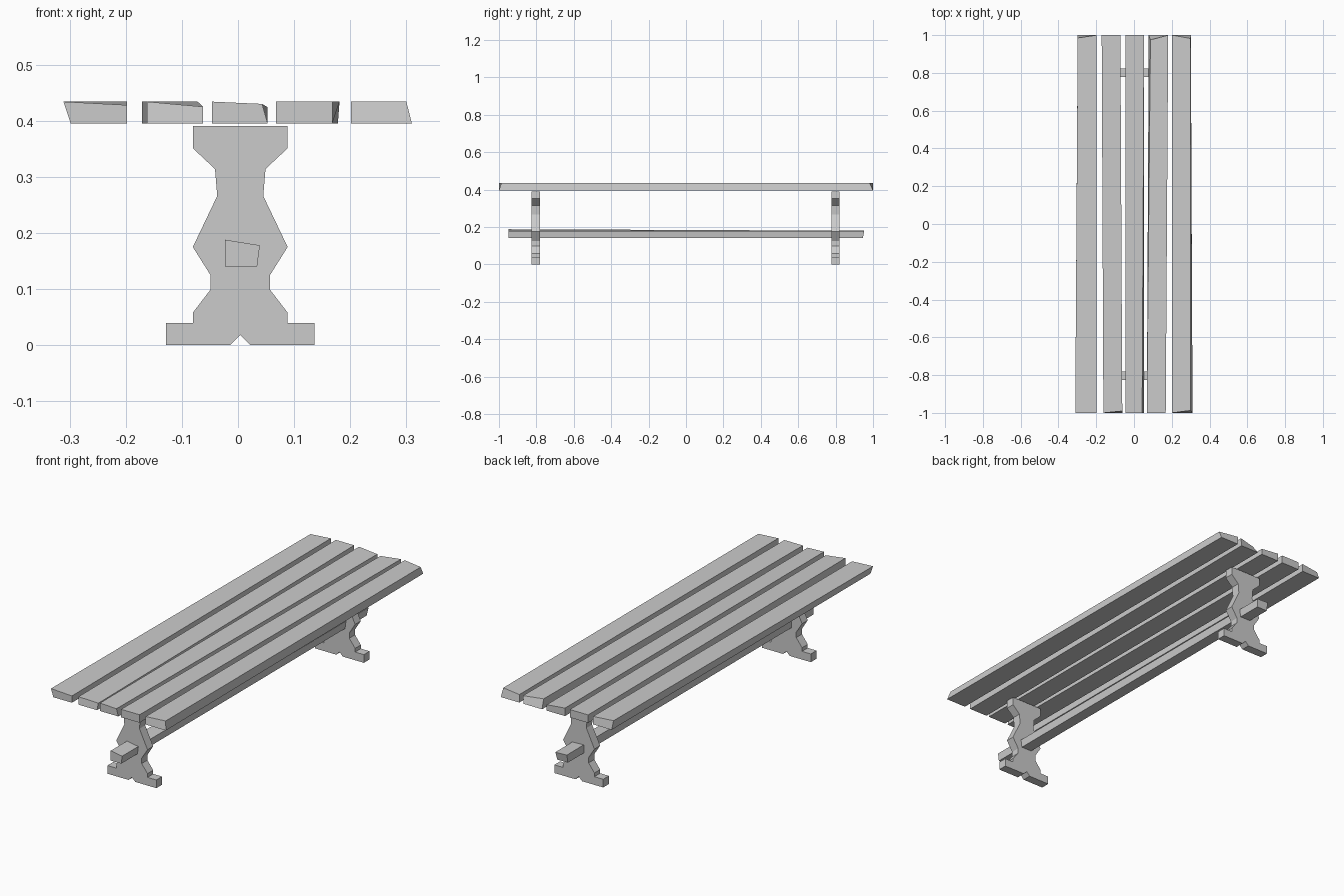
import bpy


def prism(name, front, back):
    """Solid between two matching outlines of (x, y, z) points."""
    n = len(front)
    faces = [tuple(range(n)), tuple(range(2 * n - 1, n - 1, -1))]
    faces += [(i, i + n, (i + 1) % n + n, (i + 1) % n) for i in range(n)]
    mesh = bpy.data.meshes.new(name)
    mesh.from_pydata(list(front) + list(back), [], faces)
    mesh.update()
    obj = bpy.data.objects.new(name, mesh)
    bpy.context.collection.objects.link(obj)
    return obj


# Trestle legs: half profile (half width, z) mirrored about the leg axis
AXIS = 0.004
half = [(0.018, 0), (0.132, 0), (0.132, 0.04), (0.0845, 0.04), (0.0845, 0.058),
        (0.053, 0.099), (0.053, 0.125), (0.0845, 0.175), (0.041, 0.266),
        (0.045, 0.314), (0.0845, 0.351), (0.0845, 0.391)]
outline = [(AXIS, 0.018)] + [(AXIS + w, z) for w, z in half]
outline += [(AXIS - w, z) for w, z in reversed(half)]
for name, y in (("front_leg", -0.803), ("back_leg", 0.80)):
    prism(name, [(x, y - 0.022, z) for x, z in outline],
          [(x, y + 0.022, z) for x, z in outline])

# Stretcher beam running through both legs, slightly uneven
base = [(-0.023, 0.14), (0.034, 0.14), (0.039, 0.178)]
prism("stretcher",
      [(x, -0.95, z) for x, z in base + [(-0.023, 0.188)]],
      [(x, y, z) for (x, z), y in zip(base + [(-0.023, 0.18)],
                                      (0.945, 0.945, 0.953, 0.953))])

# Seat slats, rough hewn. Each end lists x of bottom left, bottom right,
# top right, top left; then z and y of the top right and top left corners.
BOTTOM, TOP = 0.395, 0.434
slats = [
    ((-0.298, -0.198, -0.198, -0.311), (0.428, TOP), (-1, -1),
     (-0.298, -0.198, -0.198, -0.298), (TOP, TOP), (1, 0.985)),
    ((-0.162, -0.062, -0.062, -0.162), (0.425, TOP), (-0.99, -1),
     (-0.171, -0.072, -0.072, -0.171), (TOP, TOP), (1, 1)),
    ((-0.046, 0.053, 0.043, -0.046), (0.430, TOP), (-1, -1),
     (-0.046, 0.053, 0.053, -0.046), (0.424, TOP), (1, 1)),
    ((0.068, 0.168, 0.168, 0.068), (TOP, TOP), (-1, -1),
     (0.078, 0.178, 0.181, 0.087), (TOP, TOP), (1, 0.975)),
    ((0.201, 0.310, 0.300, 0.201), (TOP, TOP), (-0.987, -1),
     (0.201, 0.301, 0.300, 0.201), (TOP, TOP), (0.982, 1)),
]
for i, (fx, fz, fy, bx, bz, by) in enumerate(slats, 1):
    prism(f"seat_slat_{i}",
          list(zip(fx, (-1, -1) + fy, (BOTTOM, BOTTOM) + fz)),
          list(zip(bx, (1, 1) + by, (BOTTOM, BOTTOM) + bz)))
